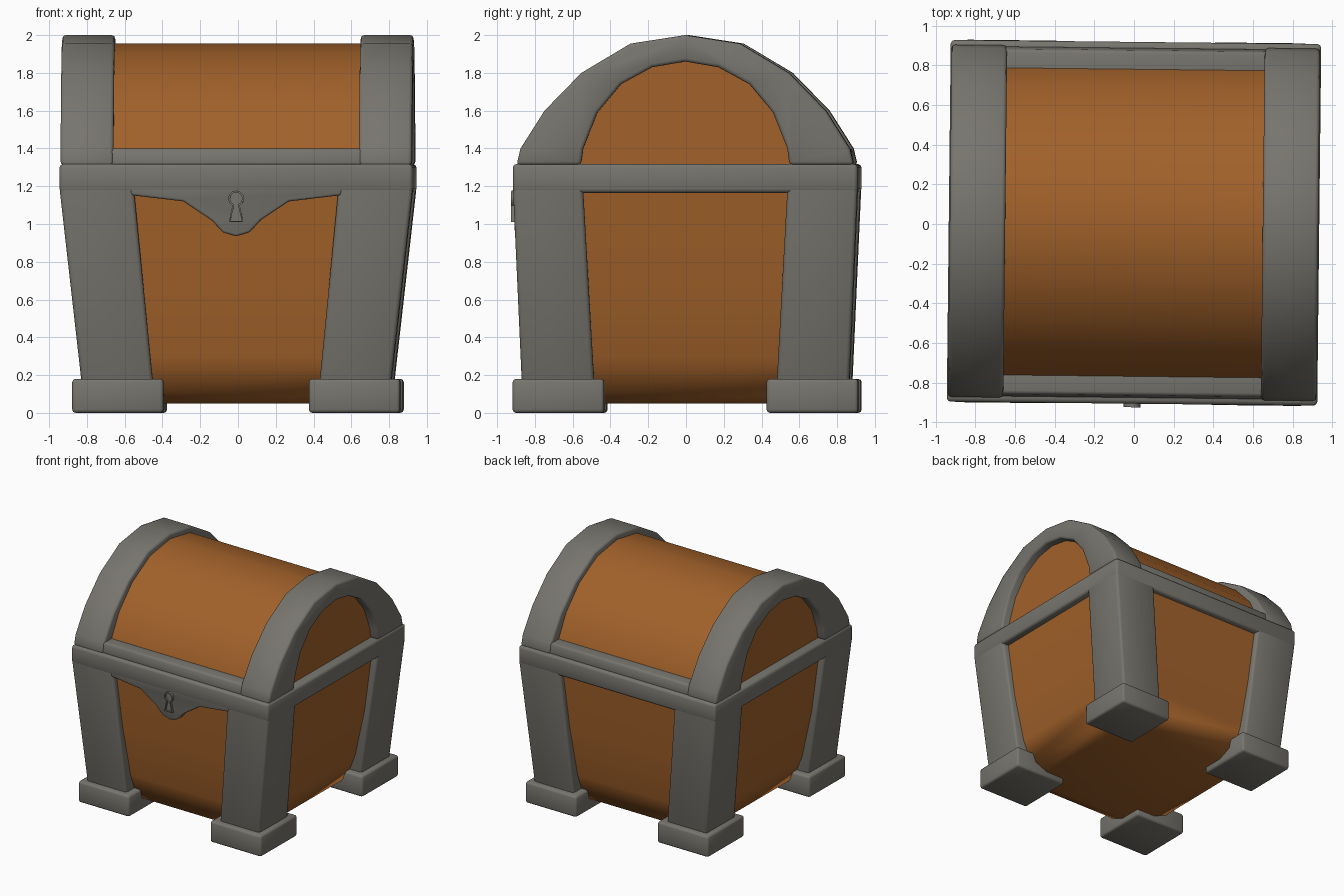
import bpy, bmesh, math
from mathutils import Vector

if "Cube" in bpy.data.objects:
    bpy.data.objects.remove(bpy.data.objects["Cube"])


def material(name, rgb):
    m = bpy.data.materials.new(name)
    m.diffuse_color = (*rgb, 1)
    m.use_nodes = True
    m.node_tree.nodes["Principled BSDF"].inputs["Base Color"].default_value = m.diffuse_color
    return m


METAL = material("grey_metal", (0.185, 0.177, 0.155))
WOOD = material("orange_wood", (0.36, 0.12, 0.023))


def finish(bm, name, mat, bevel=0.0, mirror="", angle=50):
    """Bevel hard edges, make the object, mirror it and shade it."""
    bmesh.ops.recalc_face_normals(bm, faces=bm.faces)
    if bevel:
        hard = [e for e in bm.edges if e.calc_face_angle(0) > math.radians(30)]
        bmesh.ops.bevel(bm, geom=hard, offset=bevel, segments=2, profile=0.5,
                        affect='EDGES', clamp_overlap=True)
    me = bpy.data.meshes.new(name)
    bm.to_mesh(me)
    bm.free()
    me.materials.append(mat)
    ob = bpy.data.objects.new(name, me)
    bpy.context.collection.objects.link(ob)
    # the whole chest stands very slightly turned
    ob.location.y = 0.006
    ob.rotation_euler.z = -0.011
    bpy.ops.object.select_all(action='DESELECT')
    ob.select_set(True)
    bpy.context.view_layer.objects.active = ob
    bpy.ops.object.shade_smooth_by_angle(angle=math.radians(angle))
    if mirror:
        mod = ob.modifiers.new("Mirror", 'MIRROR')
        mod.use_axis = ("x" in mirror, "y" in mirror, False)
        mod.use_mirror_merge = False
    return ob


def loft(sections):
    """Stack rectangles (z, x0, x1, y0, y1) into a closed solid."""
    bm = bmesh.new()
    rings = [[bm.verts.new(p) for p in ((x0, y0, z), (x1, y0, z), (x1, y1, z), (x0, y1, z))]
             for z, x0, x1, y0, y1 in sections]
    for a, b in zip(rings, rings[1:]):
        for i in range(4):
            j = (i + 1) % 4
            bm.faces.new((a[i], a[j], b[j], b[i]))
    bm.faces.new(rings[0])
    bm.faces.new(rings[-1])
    return bm


def prism(profile, axis, start, end):
    """Extrude a 2D profile (side, z) along x or y."""
    bm = bmesh.new()
    verts = [bm.verts.new((start, u, z) if axis == "x" else (u, start, z)) for u, z in profile]
    face = bm.faces.new(verts)
    new = bmesh.ops.extrude_face_region(bm, geom=[face])["geom"]
    step = Vector((end - start, 0, 0) if axis == "x" else (0, end - start, 0))
    bmesh.ops.translate(bm, vec=step, verts=[v for v in new if isinstance(v, bmesh.types.BMVert)])
    return bm


def symmetric(half):
    """Mirror a half profile that ends on the centre line."""
    return half + [(-u, z) for u, z in reversed(half[:-1])]


# Wooden body, curving inwards towards the bottom
body = [(0.05, 0.56, 0.62), (0.10, 0.68, 0.74), (0.30, 0.755, 0.795),
        (0.70, 0.83, 0.842), (1.25, 0.885, 0.872)]
finish(loft([(z, -x, x, -y, y) for z, x, y in body]), "wood_body", WOOD, angle=55)

# Tapered corner posts and their feet
finish(loft([(0.10, 0.435, 0.812, 0.48, 0.864), (1.17, 0.54, 0.933, 0.54, 0.911),
             (1.29, 0.54, 0.933, 0.54, 0.911)]), "corner_posts", METAL, 0.02, "xy")
finish(loft([(0.0, 0.385, 0.868, 0.43, 0.915), (0.18, 0.385, 0.868, 0.43, 0.915)]),
       "feet", METAL, 0.018, "xy")

# Top rail of the body
finish(loft([(1.165, -0.935, 0.935, -0.913, 0.913), (1.318, -0.935, 0.935, -0.913, 0.913)]),
       "body_rail", METAL, 0.02)

# Lock plate hanging from the front rail
plate = symmetric([(0.56, 1.25), (0.56, 1.153), (0.28, 1.12), (0.13, 1.02), (0.07, 0.955), (0, 0.935)])
finish(prism(plate, "y", -0.912, -0.78), "lock_plate", METAL, 0.012)

# Keyhole: raised rim around a sunken middle
hole = [(-0.038, 1.01), (0.038, 1.01)]
for i in range(11):
    a = math.radians(-62 + i * 30.4)
    hole.append((0.042 * math.cos(a), 1.135 + 0.042 * math.sin(a)))
bm = prism(hole, "y", -0.88, -0.931)
bmesh.ops.recalc_face_normals(bm, faces=bm.faces)
front = min(bm.faces, key=lambda f: f.calc_center_median().y)
bmesh.ops.inset_region(bm, faces=[front], thickness=0.01)
sunk = bmesh.ops.extrude_face_region(bm, geom=[front])["geom"]
bmesh.ops.translate(bm, vec=(0, 0.016, 0),
                    verts=[v for v in sunk if isinstance(v, bmesh.types.BMVert)])
if front.is_valid:
    bmesh.ops.delete(bm, geom=[front], context='FACES_ONLY')
finish(bm, "keyhole_rim", METAL, angle=35)

# Wooden barrel lid
barrel = symmetric([(0.80, 1.31), (0.775, 1.40), (0.675, 1.59), (0.50, 1.775), (0.265, 1.91), (0, 1.955)])
finish(prism(barrel, "x", -0.86, 0.86), "lid_barrel", WOOD)

# Arched metal bands at both ends of the lid
outer = symmetric([(0.893, 1.312), (0.872, 1.40), (0.745, 1.60), (0.55, 1.80), (0.29, 1.955), (0, 2.0)])
inner = symmetric([(0.552, 1.312), (0.54, 1.40), (0.465, 1.59), (0.34, 1.74), (0.175, 1.83), (0, 1.86)])
finish(prism(outer + inner[::-1], "x", 0.65, 0.93), "lid_bands", METAL, 0.018, "x")

# Straight rails along the lid's front and back
finish(loft([(1.312, -0.7, 0.7, 0.70, 0.885), (1.40, -0.7, 0.7, 0.70, 0.868)]),
       "lid_rails", METAL, 0.015, "y")
